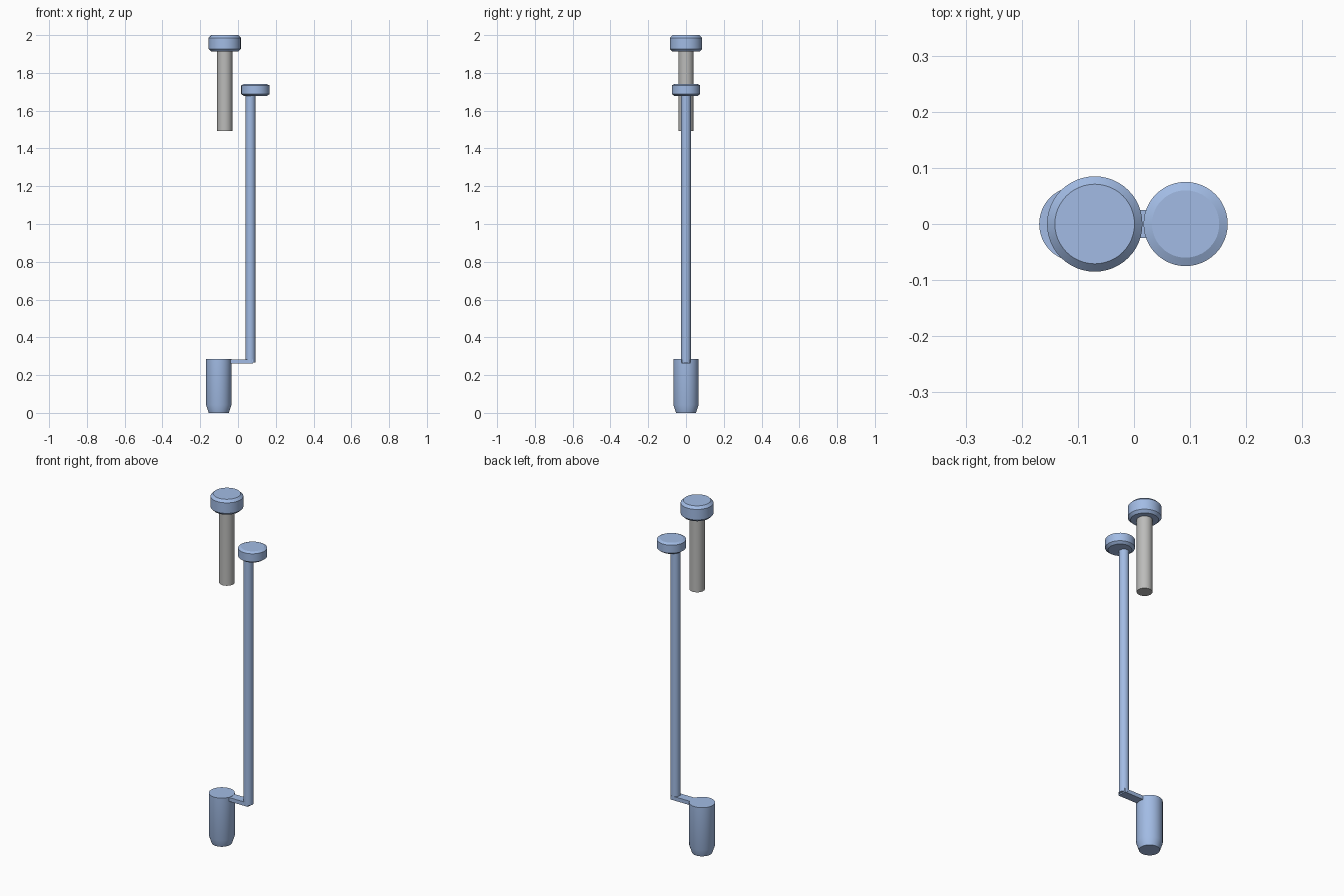
import bpy, bmesh, math

if "Cube" in bpy.data.objects:
    bpy.data.objects.remove(bpy.data.objects["Cube"])


def material(name, color):
    m = bpy.data.materials.new(name)
    m.diffuse_color = color
    m.use_nodes = True
    m.node_tree.nodes["Principled BSDF"].inputs["Base Color"].default_value = m.diffuse_color
    return m


blue = material("blue_paint", (0.36, 0.50, 0.78, 1))
grey = material("grey_metal", (0.50, 0.50, 0.49, 1))


def finish(name, bm, loc, mat):
    bmesh.ops.recalc_face_normals(bm, faces=bm.faces)
    me = bpy.data.meshes.new(name)
    bm.to_mesh(me)
    bm.free()
    me.materials.append(mat)
    ob = bpy.data.objects.new(name, me)
    ob.location = loc
    bpy.context.collection.objects.link(ob)
    return ob


def turned(name, x, profile, mat, sides=48):
    """Solid of revolution about a vertical axis; profile is (radius, z) from bottom to top."""
    bm = bmesh.new()
    rings = [[bm.verts.new((r * math.cos(2 * math.pi * i / sides),
                            r * math.sin(2 * math.pi * i / sides), z))
              for i in range(sides)] for r, z in profile]
    for a, b in zip(rings, rings[1:]):
        for i in range(sides):
            j = (i + 1) % sides
            bm.faces.new((a[i], a[j], b[j], b[i]))
    bm.faces.new(rings[0][::-1])
    bm.faces.new(rings[-1])
    ob = finish(name, bm, (x, 0, 0), mat)
    bpy.ops.object.select_all(action='DESELECT')
    ob.select_set(True)
    bpy.context.view_layer.objects.active = ob
    bpy.ops.object.shade_smooth_by_angle(angle=math.radians(20))
    return ob


# Upper knob and its grey shaft
turned("upper_knob", -0.07,
       [(0.071, 1.912), (0.085, 1.926), (0.085, 1.986), (0.071, 2.0)], blue)
turned("upper_shaft", -0.07, [(0.04, 1.492), (0.04, 1.93)], grey)

# Push button on the long rod
turned("rod_button", 0.092,
       [(0.060, 1.677), (0.075, 1.688), (0.075, 1.734), (0.060, 1.741)], blue)
turned("long_rod", 0.066, [(0.026, 0.268), (0.026, 1.69)], blue)

# Lower plug with tapered foot
turned("lower_plug", -0.102, [(0.053, 0.0), (0.067, 0.042), (0.067, 0.284)], blue)

# Flat arm joining plug and rod
bm = bmesh.new()
bmesh.ops.create_cube(bm, size=1)
bmesh.ops.scale(bm, vec=(0.13, 0.05, 0.022), verts=bm.verts)
finish("link_arm", bm, (0.015, 0, 0.272), blue)
